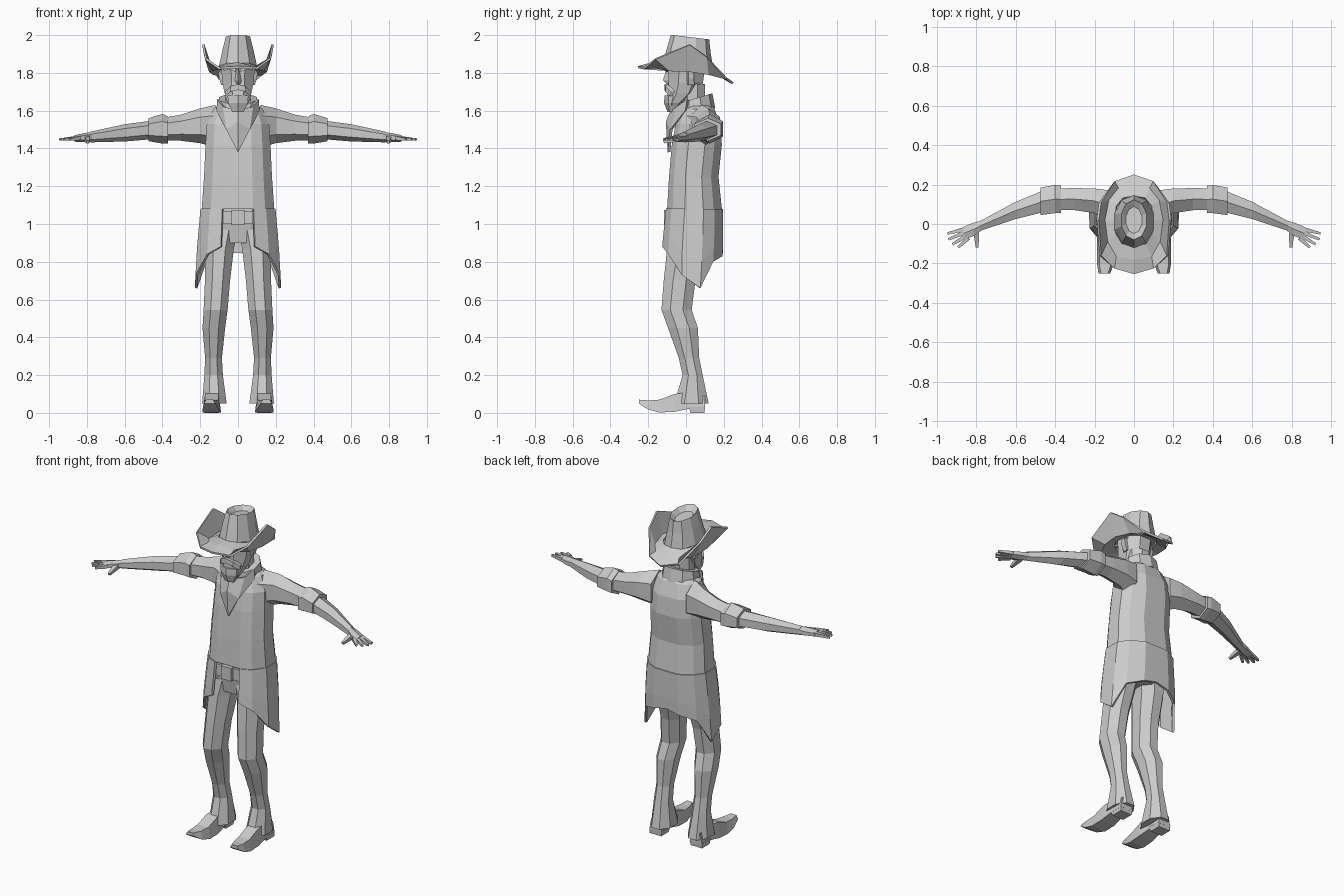
import bpy, bmesh, math
from mathutils import Vector

if "Cube" in bpy.data.objects:
    bpy.data.objects.remove(bpy.data.objects["Cube"])

grey = bpy.data.materials.new("plain grey")
grey.diffuse_color = (0.6, 0.6, 0.6, 1)
grey.use_nodes = True
grey.node_tree.nodes["Principled BSDF"].inputs["Base Color"].default_value = grey.diffuse_color


def make(name, verts, faces, thick=0):
    bm = bmesh.new()
    vs = [bm.verts.new(v) for v in verts]
    for f in faces:
        bm.faces.new([vs[i] for i in f])
    bmesh.ops.remove_doubles(bm, verts=bm.verts, dist=0.0005)
    bmesh.ops.recalc_face_normals(bm, faces=bm.faces)
    me = bpy.data.meshes.new(name)
    bm.to_mesh(me)
    bm.free()
    me.materials.append(grey)
    ob = bpy.data.objects.new(name, me)
    bpy.context.collection.objects.link(ob)
    if thick:
        mod = ob.modifiers.new("thickness", 'SOLIDIFY')
        mod.thickness = thick
        mod.offset = 0
    return ob


def loft(name, rings, closed=True, cap=True, thick=0):
    n = len(rings[0])
    verts = [p for r in rings for p in r]
    faces = [(k * n + i, k * n + (i + 1) % n, (k + 1) * n + (i + 1) % n, (k + 1) * n + i)
             for k in range(len(rings) - 1) for i in range(n if closed else n - 1)]
    if cap:
        faces += [tuple(range(n)), tuple(range((len(rings) - 1) * n, len(rings) * n))]
    return make(name, verts, faces, thick)


def oval(a0, a1, b0, b1, n):
    """n-sided outline filling the given extents, flat on the sides"""
    k = 1 / math.cos(math.pi / n)
    return [((a0 + a1) / 2 + (a1 - a0) / 2 * k * math.cos(2 * math.pi * (i + .5) / n),
             (b0 + b1) / 2 + (b1 - b0) / 2 * k * math.sin(2 * math.pi * (i + .5) / n)) for i in range(n)]


def upright(z, x0, x1, y0, y1, n=8, tilt=0):
    return [(x, y, z + tilt * y) for x, y in oval(x0, x1, y0, y1, n)]


def sideways(s, x, y0, y1, z0, z1, n=6):
    return [(s * x, y, z) for y, z in oval(y0, y1, z0, z1, n)]


def box(name, x0, x1, y0, y1, z0, z1):
    return loft(name, [[(x0, y0, z), (x1, y0, z), (x1, y1, z), (x0, y1, z)] for z in (z0, z1)])


def spike(name, a, b, ra, rb):
    """tapered four-sided rod"""
    a, b = Vector(a), Vector(b)
    d = (b - a).normalized()
    u = d.cross(Vector((0, 0, 1))).normalized()
    v = d.cross(u)
    return loft(name, [[p + u * r + v * r, p - u * r + v * r, p - u * r - v * r, p + u * r - v * r]
                       for p, r in ((a, ra), (b, rb))])


# coat sizes: height, half width, front, back
coat = [(1.645, .07, .0, .12), (1.61, .13, -.02, .15), (1.53, .165, -.055, .18), (1.42, .172, -.075, .19),
        (1.25, .18, -.09, .172), (1.08, .192, -.1, .19), (.88, .21, -.12, .19), (.66, .222, -.12, .175)]


def half(w, f, b):
    m = b - f
    return [(0, f), (.42 * w, f), (.75 * w, f + .1 * m), (w, f + .33 * m), (w, f + .66 * m),
            (.8 * w, b - .15 * m), (.4 * w, b), (0, b)]


def section(z, w, f, b):
    h = half(w, f, b)
    return [(x, y, z) for x, y in h] + [(-x, y, z) for x, y in h[-2:0:-1]]


def coat_at(z):
    for p, q in zip(coat, coat[1:]):
        if z >= q[0] - 1e-6:
            t = (p[0] - z) / (p[0] - q[0])
            return [p[i] + (q[i] - p[i]) * t for i in (1, 2, 3)]
    return coat[-1][1:]


# coat body, closed down to the waist
loft("coat_body", [section(*c) for c in coat[:6]])

# coat skirt, open at the front with a pointed hem
hems = [.88, .84, .73, .66, .8, .83, .85]
rows = []
for k in range(4):
    pts = []
    for i, hem in enumerate(hems, 1):
        z = 1.08 + (hem - 1.08) * k / 3
        x, y = half(*coat_at(z))[i]
        pts.append((x, y, z))
    rows.append(pts + [(-x, y, z) for x, y, z in pts[-2::-1]])
loft("coat_skirt", rows, closed=False, cap=False, thick=.014)

# hips, belt and buckle
loft("hips", [section(1.09, .16, -.085, .13), section(1.0, .165, -.09, .13), section(.9, .13, -.075, .1)])
loft("belt", [section(z, .168, -.1, .138) for z in (1.0, 1.07)])
box("buckle", -.035, .035, -.117, -.09, .995, 1.075)

# neck, collar and kerchief
loft("neck", [upright(z, -.065, .065, -.03, .1) for z in (1.55, 1.74)])
loft("collar", [upright(1.58, -.11, .11, -.05, .15, 10, .2), upright(1.65, -.1, .1, -.045, .135, 10, .3)])
ker = [(0, -.075, 1.6), (0, -.1, 1.54), (0, -.09, 1.38)]
for s in (1, -1):
    ker += [(s * .075, -.045, 1.62), (s * .105, .01, 1.66), (s * .108, .0, 1.6), (s * .06, -.078, 1.5)]
make("kerchief", ker, [(0, 1, 6, 3), (1, 2, 6), (3, 6, 5, 4), (0, 1, 10, 7), (1, 2, 10), (7, 10, 9, 8)], .014)

# head
loft("head", [upright(z, -w, w, a, b) for z, w, a, b in [
    (1.6, .03, -.09, -.055), (1.64, .055, -.1, -.01), (1.69, .07, -.098, .06), (1.75, .083, -.092, .09),
    (1.82, .088, -.095, .1), (1.9, .085, -.08, .1)]])
loft("nose", [[(-w, -.085, z), (0, y, z), (w, -.085, z)] for z, w, y in
              [(1.835, .012, -.1), (1.76, .022, -.122), (1.74, .018, -.1)]])
loft("beard", [upright(z, -w, w, a, b, 6) for z, w, a, b in
               [(1.592, .03, -.095, -.06), (1.64, .052, -.11, -.03), (1.68, .055, -.108, -.03)]])
for s in (1, -1):
    loft("moustache", [[(s * x, -.08, z0), (s * x, y, z0), (s * x, y, z1), (s * x, -.06, z1)]
                       for x, y, z0, z1 in [(0, -.115, 1.71, 1.74), (.04, -.108, 1.7, 1.73), (.068, -.08, 1.675, 1.7)]])
    loft("brow", [[(s * x, -.07, z), (s * x, y, z), (s * x, y, z + .016), (s * x, -.07, z + .016)]
                  for x, y, z in [(.012, -.106, 1.805), (.05, -.105, 1.82), (.078, -.075, 1.808)]])
    loft("ear", [[(s * .08, y - .008, z), (s * x, y, z), (s * x, y + .03, z), (s * .08, y + .03, z)]
                 for z, x, y in [(1.735, .088, .015), (1.77, .1, .012), (1.805, .104, .012), (1.815, .09, .02)]])

# hat crown with a dented top
crown = [upright(z, -w, w, a, b, 10, t) for z, w, a, b, t in
         [(1.835, .1, -.115, .14, -.15), (1.92, .082, -.095, .125, -.12), (1.992, .064, -.075, .118, -.12),
          (1.965, .04, -.045, .085, -.1)]]
loft("hat_crown", crown)


# hat brim with sides curled up
def around(h):
    return h + [(-x, y, z) for x, y, z in h[-2:0:-1]]


loft("hat_brim", [
    around([(0, -.11, 1.85), (.06, -.1, 1.845), (.09, -.05, 1.835), (.098, .02, 1.825), (.088, .09, 1.82),
            (.055, .13, 1.815), (0, .14, 1.815)]),
    around([(0, -.18, 1.85), (.09, -.165, 1.83), (.135, -.09, 1.815), (.15, .02, 1.81), (.13, .12, 1.795),
            (.08, .18, 1.785), (0, .19, 1.785)]),
    around([(0, -.253, 1.83), (.1, -.225, 1.825), (.17, -.16, 1.875), (.184, .02, 1.95), (.172, .11, 1.885),
            (.1, .215, 1.77), (0, .248, 1.745)])], cap=False, thick=.012)

for s in (1, -1):
    # sleeve, rolled cuff, forearm and hand
    loft("sleeve", [sideways(s, *r) for r in [
        (.12, .0, .17, 1.42, 1.615), (.2, .055, .18, 1.44, 1.6), (.3, .07, .182, 1.45, 1.57),
        (.39, .07, .18, 1.45, 1.555)]])
    loft("cuff", [sideways(s, *r) for r in [
        (.37, .055, .195, 1.436, 1.56), (.4, .055, .197, 1.436, 1.572), (.475, .045, .185, 1.447, 1.552)]])
    loft("forearm", [sideways(s, *r) for r in [
        (.46, .06, .17, 1.455, 1.54), (.6, .025, .112, 1.443, 1.522), (.78, -.035, .015, 1.436, 1.485)]])
    loft("palm", [sideways(s, *r) for r in [
        (.77, -.03, .018, 1.438, 1.484), (.81, -.06, .008, 1.436, 1.478), (.865, -.08, -.015, 1.438, 1.468)]])
    for base, tip in [((.855, -.025), (.945, -.048)), ((.855, -.042), (.94, -.078)),
                      ((.85, -.06), (.92, -.103)), ((.84, -.072), (.89, -.118))]:
        spike("finger", (s * base[0], base[1], 1.455), (s * tip[0], tip[1], 1.447), .011, .006)
    spike("thumb", (s * .8, -.035, 1.452), (s * .795, -.118, 1.434), .015, .007)

    # trouser leg
    loft("trouser_leg", [upright(z, s * a, s * b, c, d) for z, a, b, c, d in [
        (.97, .0, .165, -.085, .11), (.87, .022, .175, -.1, .1), (.7, .042, .175, -.118, .05),
        (.545, .055, .182, -.13, .03), (.45, .068, .188, -.095, .063), (.29, .085, .174, -.038, .07),
        (.2, .08, .178, -.018, .088), (.05, .06, .19, -.062, .12)]])

    # boot and heel
    loft("boot", [[(s * a, y, z0), (s * b, y, z0), (s * (b - .012), y, z1), (s * (a + .012), y, z1)]
                  for y, a, b, z0, z1 in [(-.25, .12, .18, .05, .07), (-.2, .102, .188, .018, .066),
                                          (-.14, .092, .188, .002, .07), (-.06, .09, .186, .006, .1),
                                          (.02, .1, .18, .022, .11), (.1, .095, .18, .022, .09)]])
    loft("heel", [[(s * a, c, z), (s * b, c, z), (s * b, d, z), (s * a, d, z)]
                  for z, a, b, c, d in [(0, .1, .178, .025, .098), (.03, .095, .18, .015, .1)]])
